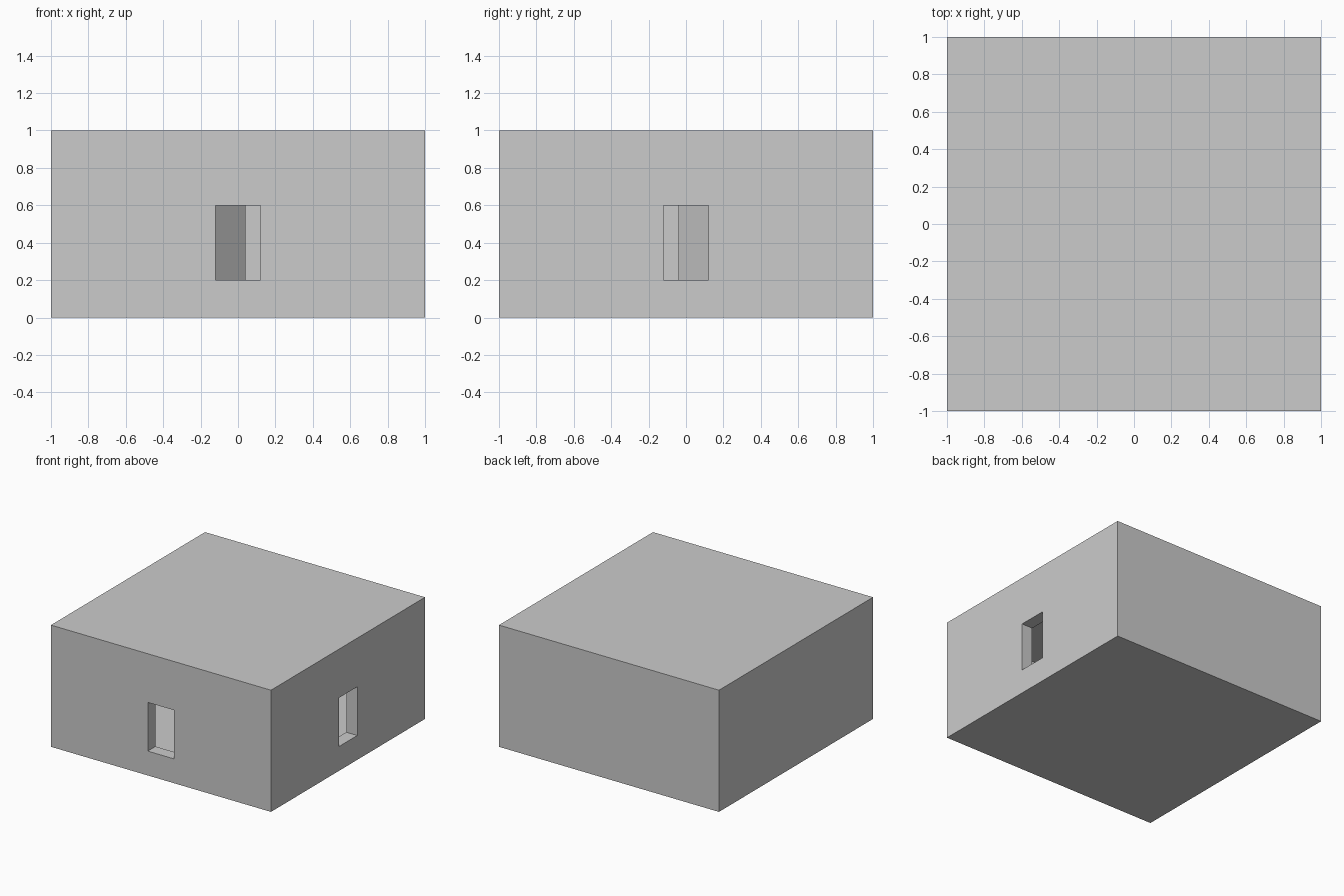
import bpy
from math import radians

if "Cube" in bpy.data.objects:
    bpy.data.objects.remove(bpy.data.objects["Cube"])


def box(name, centre, size, turn=0):
    bpy.ops.mesh.primitive_cube_add(size=1, location=centre, rotation=(0, 0, radians(turn)))
    ob = bpy.context.object
    ob.name = name
    ob.scale = size
    bpy.ops.object.transform_apply(location=False, rotation=False, scale=True)
    return ob


def carve(target, cutter):
    mod = target.modifiers.new("carve", "BOOLEAN")
    mod.operation = "DIFFERENCE"
    mod.solver = "EXACT"
    mod.object = cutter
    bpy.context.view_layer.objects.active = target
    bpy.ops.object.modifier_apply(modifier=mod.name)
    bpy.data.objects.remove(cutter)


wall = 0.1

# Outer casing, hollowed to an even wall thickness
casing = box("casing", (0, 0, 0.5), (2, 2, 1))
carve(casing, box("room_cutter", (0, 0, 0.5), (2 - 2 * wall, 2 - 2 * wall, 1 - 2 * wall)))

# Front and right windows
carve(casing, box("front_window_cutter", (0, -1, 0.4), (0.24, 0.3, 0.4)))
carve(casing, box("right_window_cutter", (1, 0, 0.4), (0.3, 0.24, 0.4)))

# Diagonal panel inside, facing both windows
box("diagonal_panel", (-0.1, 0.1, 0.4), (0.385, 0.01, 0.6), 45)
